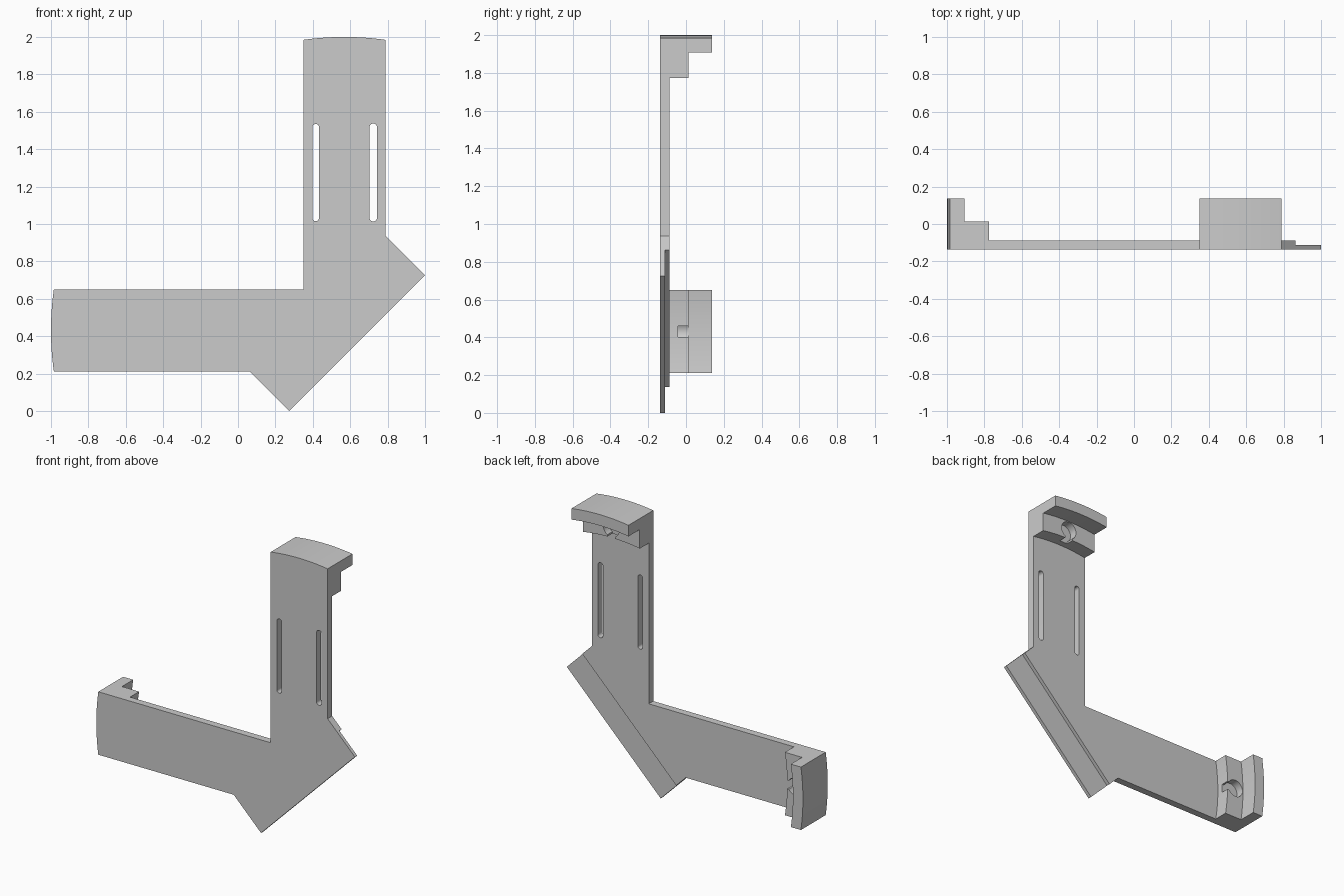
import bpy, bmesh, math

cube = bpy.data.objects.get("Cube")
if cube:
    bpy.data.objects.remove(cube, do_unlink=True)

CX, CZ = 0.569, 0.431          # crossing point of the two arms
HALF, R = 0.22, 1.569          # arm half width, outer end radius
FRONT, BACK = -0.137, 0.137
PLATE, STEP, LIP, POCKET = -0.087, 0.013, -0.112, -0.043


def mirror(p):
    """Reflect an offset from the crossing across the bracket diagonal."""
    return (-p[1], -p[0])


def arc(cx, cz, r, a0, a1, n):
    return [(cx + r * math.cos(a0 + (a1 - a0) * i / n),
             cz + r * math.sin(a0 + (a1 - a0) * i / n)) for i in range(n + 1)]


def prism(name, pts, y0, y1):
    """Extrude an outline of offsets from the crossing along y."""
    bm = bmesh.new()
    face = bm.faces.new([bm.verts.new((CX + x, y0, CZ + z)) for x, z in pts])
    ext = bmesh.ops.extrude_face_region(bm, geom=[face])
    moved = [v for v in ext["geom"] if isinstance(v, bmesh.types.BMVert)]
    bmesh.ops.translate(bm, verts=moved, vec=(0, y1 - y0, 0))
    bmesh.ops.recalc_face_normals(bm, faces=bm.faces)
    mesh = bpy.data.meshes.new(name)
    bm.to_mesh(mesh)
    bm.free()
    obj = bpy.data.objects.new(name, mesh)
    bpy.context.collection.objects.link(obj)
    return obj


# Full-depth block: half outline of the upright arm, mirrored to the side arm
a = math.asin(HALF / R)
half = [(-HALF, HALF)] + arc(0, 0, R, math.pi / 2 + a, math.pi / 2 - a, 16)
half += [(HALF, 0.506), (0.431, 0.295)]
outline = half + [mirror(p) for p in reversed(half[1:])]
bracket = prism("corner_bracket", outline, FRONT, BACK)

# Round clearances leave the stepped rims at both arm ends
cutters = []
for name, r, y in (("rim_clearance", 1.492, STEP), ("plate_clearance", 1.361, PLATE)):
    cutters.append(prism(name, arc(0, 0, r, 0, math.tau, 256)[:-1], y, 0.4))

# Thin lip along the diagonal edge
d = CZ - CX
cutters.append(prism("lip_cutter", [(-1, -1 - d), (1, 1 - d), (1.6, 0.4), (-0.4, -1.6)], LIP, 0.4))

# Keyhole pocket in the step of each rim
kr, kw, kz = 0.061, 0.03, 1.427
b = math.asin(kw / kr)
keyhole = arc(0, kz, kr, -math.pi / 2 + b, 1.5 * math.pi - b, 32)
keyhole += [(-kw, 1.3), (kw, 1.3)]
for pts in (keyhole, [mirror(p) for p in keyhole]):
    cutters.append(prism("keyhole_cutter", pts, POCKET, STEP + 0.01))

# Two long adjustment slots through the upright arm
for sx, r in (("left", 0.154, 0.02), ("right", -0.154, 0.018)) and ((0.154, 0.02), (-0.154, 0.018)):
    pts = arc(sx, 1.086, r, 0, math.pi, 12) + arc(sx, 0.602, r, math.pi, math.tau, 12)
    cutters.append(prism("slot_cutter", pts, -0.4, 0.4))

for c in cutters:
    c.hide_render = True
    mod = bracket.modifiers.new(c.name, "BOOLEAN")
    mod.operation, mod.solver, mod.object = "DIFFERENCE", "EXACT", c

# Bake the cuts and discard the cutters
deps = bpy.context.evaluated_depsgraph_get()
baked = bpy.data.meshes.new_from_object(bracket.evaluated_get(deps))
bracket.modifiers.clear()
bracket.data = baked
for c in cutters:
    bpy.data.objects.remove(c, do_unlink=True)

# Single light grey finish
grey = bpy.data.materials.new("light_grey")
grey.use_nodes = True
colour = (0.6, 0.6, 0.6, 1)
grey.diffuse_color = colour
grey.node_tree.nodes["Principled BSDF"].inputs["Base Color"].default_value = colour
baked.materials.clear()
baked.materials.append(grey)

bpy.ops.object.select_all(action="DESELECT")
bracket.select_set(True)
bpy.context.view_layer.objects.active = bracket
bpy.ops.object.shade_smooth_by_angle(angle=math.radians(30))
